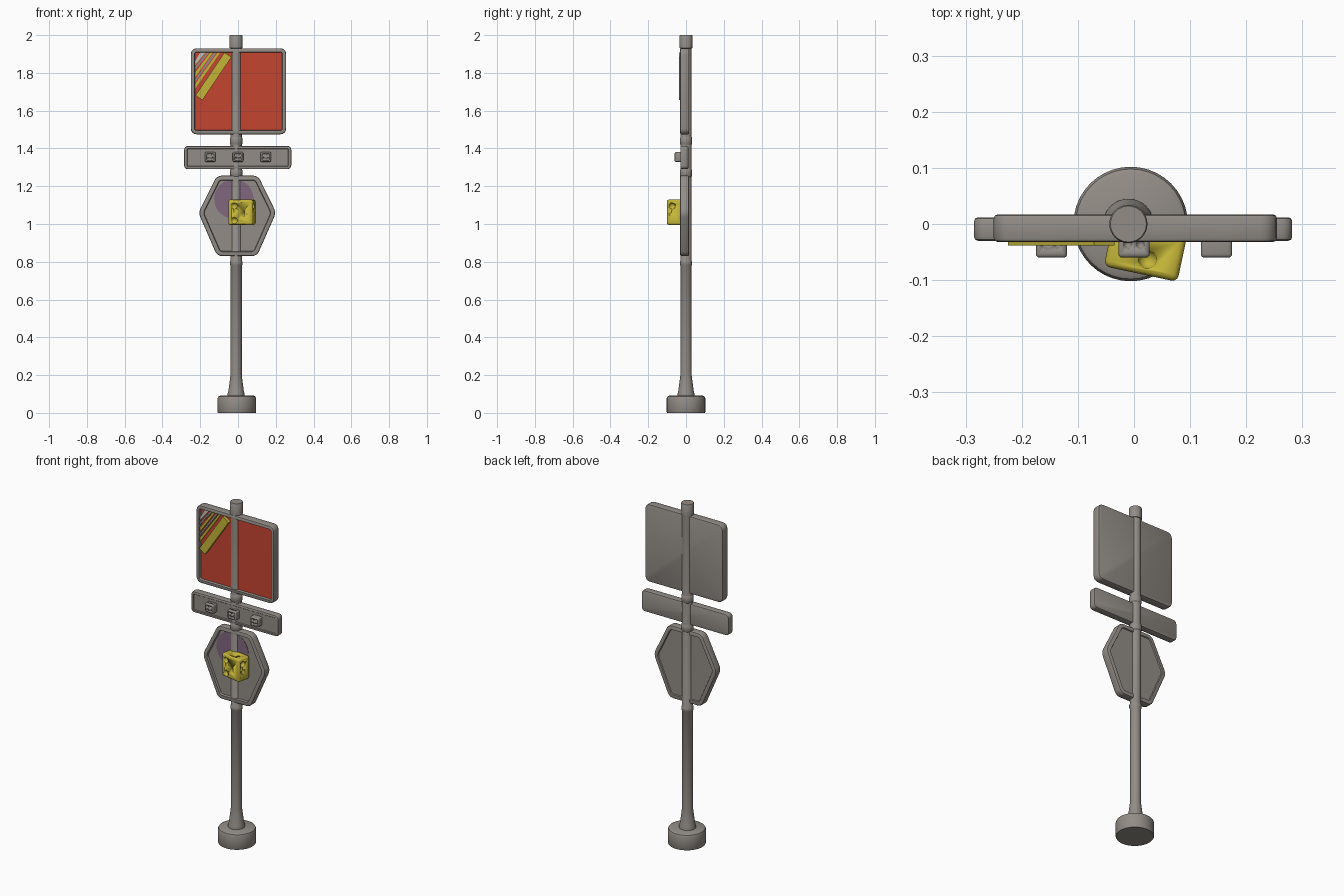
import bpy, bmesh, math
from mathutils import Vector, Matrix

old = bpy.data.objects.get("Cube")
if old:
    bpy.data.objects.remove(old, do_unlink=True)


def material(name, rgb):
    m = bpy.data.materials.new(name)
    m.use_nodes = True
    m.diffuse_color = (*rgb, 1)
    m.node_tree.nodes["Principled BSDF"].inputs["Base Color"].default_value = (*rgb, 1)
    return m


GREY = material("warm grey metal", (0.29, 0.265, 0.24))
RED = material("red panel", (0.56, 0.06, 0.03))
YELLOW = material("yellow paint", (0.55, 0.46, 0.04))
PURPLE = material("faded purple", (0.22, 0.135, 0.21))
PALE = material("pale cream", (0.55, 0.53, 0.45))


def finish(bm, name, mats, angle=35):
    """Turn a bmesh into a named object, smooth with sharp edges kept."""
    bmesh.ops.recalc_face_normals(bm, faces=bm.faces[:])
    mesh = bpy.data.meshes.new(name)
    bm.to_mesh(mesh)
    bm.free()
    ob = bpy.data.objects.new(name, mesh)
    bpy.context.collection.objects.link(ob)
    for m in mats:
        mesh.materials.append(m)
    bpy.ops.object.select_all(action='DESELECT')
    ob.select_set(True)
    bpy.context.view_layer.objects.active = ob
    bpy.ops.object.shade_smooth_by_angle(angle=math.radians(angle))
    return ob


def lathe(name, profile, mat, x=0.0, steps=32):
    """Spin an (r, z) profile around the vertical axis."""
    bm = bmesh.new()
    vs = [bm.verts.new((r, 0, z)) for r, z in profile]
    es = [bm.edges.new(pair) for pair in zip(vs, vs[1:])]
    bmesh.ops.spin(bm, geom=vs + es, cent=(0, 0, 0), axis=(0, 0, 1),
                   angle=math.tau, steps=steps)
    bmesh.ops.remove_doubles(bm, verts=bm.verts[:], dist=1e-5)
    bmesh.ops.translate(bm, verts=bm.verts[:], vec=(x, 0, 0))
    return finish(bm, name, [mat])


def prism(pts, front, back):
    """Extrude an (x, z) outline from front to back."""
    bm = bmesh.new()
    face = bm.faces.new([bm.verts.new((x, front, z)) for x, z in pts])
    ext = bmesh.ops.extrude_face_region(bm, geom=[face])["geom"]
    bmesh.ops.translate(bm, vec=(0, back - front, 0),
                        verts=[g for g in ext if isinstance(g, bmesh.types.BMVert)])
    bmesh.ops.recalc_face_normals(bm, faces=bm.faces[:])
    return bm


def plate(name, pts, front, back, mat):
    return finish(prism(pts, front, back), name, [mat])


def sign(name, pts, front, back, radius, rim, depth, panel, back_recess=0.0):
    """Rounded board with a raised rim around a sunken panel."""
    bm = prism(pts, front, back)
    side = [e for e in bm.edges if abs(e.verts[0].co.y - e.verts[1].co.y) > 1e-4]
    bmesh.ops.bevel(bm, geom=side, offset=radius, segments=4, profile=0.5,
                    affect='EDGES')
    rims = [e for e in bm.edges if abs(e.verts[0].co.y - e.verts[1].co.y) < 1e-4]
    bmesh.ops.bevel(bm, geom=rims, offset=0.007, segments=2, profile=0.5,
                    affect='EDGES')
    for direction, sink in ((-1, depth), (1, back_recess)):
        if not sink:
            continue
        bm.normal_update()
        face = max((f for f in bm.faces if f.normal.y * direction > 0.9),
                   key=lambda f: f.calc_area())
        bmesh.ops.inset_region(bm, faces=[face], thickness=rim)
        bmesh.ops.inset_region(bm, faces=[face], thickness=0.003, depth=-sink)
        if direction < 0:
            face.material_index = 1
    return finish(bm, name, [GREY, panel])


def die(name, location, size, pips, pip_radius, mat, turn=0.0):
    """Rounded block with round dimples; pips are in -1..1 block space."""
    half = Vector(size) / 2
    place = Matrix.Translation(location) @ Matrix.Rotation(turn, 4, 'Z')
    bm = bmesh.new()
    bmesh.ops.create_cube(bm, size=1, matrix=Matrix.Diagonal((*size, 1)))
    bmesh.ops.bevel(bm, geom=bm.edges[:], offset=min(size) * 0.14, segments=3,
                    profile=0.5, affect='EDGES')
    bm.transform(place)
    body = finish(bm, name, [mat])
    cut = bmesh.new()
    for p in pips:
        spot = Vector([a * b for a, b in zip(p, half)])
        bmesh.ops.create_uvsphere(cut, u_segments=12, v_segments=8, radius=pip_radius,
                                  matrix=place @ Matrix.Translation(spot))
    cutter = finish(cut, name + "_cutter", [mat])
    cutter.hide_render = True
    bpy.context.view_layer.objects.active = body
    mod = body.modifiers.new("pips", 'BOOLEAN')
    mod.object = cutter
    mod.operation = 'DIFFERENCE'
    bpy.ops.object.modifier_apply(modifier=mod.name)
    bpy.data.objects.remove(cutter, do_unlink=True)
    return body


def rect(x0, x1, z0, z1):
    return [(x0, z0), (x1, z0), (x1, z1), (x0, z1)]


# Foot and pole
lathe("base_foot", [(0, 0), (0.1, 0), (0.102, 0.004), (0.102, 0.078), (0.098, 0.087),
                    (0.088, 0.092), (0, 0.092)], GREY, -0.006, 40)
lathe("pole", [(0, 0.085), (0.045, 0.085), (0.045, 0.102), (0.041, 0.115), (0.033, 0.175),
               (0.03, 0.2), (0.03, 0.78), (0.033, 0.785), (0.033, 0.8), (0.03, 0.805),
               (0.03, 1.93), (0.034, 1.932), (0.034, 1.997), (0.032, 2), (0, 2)],
      GREY, -0.01)
for z in (1.27, 1.44):
    lathe("pole_collar", [(0.03, z - 0.02), (0.033, z - 0.015), (0.033, z + 0.015),
                          (0.03, z + 0.02)], GREY, -0.01)

# Boards
sign("square_sign", rect(-0.25, 0.255, 1.475, 1.93), -0.032, 0.017, 0.03, 0.012, 0.013, RED)
sign("dice_sign", rect(-0.285, 0.282, 1.29, 1.413), -0.03, 0.012, 0.02, 0.007, 0.004, GREY)
hexagon = [(-0.21, 1.06), (-0.11, 0.83), (0.1, 0.83), (0.202, 1.06), (0.106, 1.256),
           (-0.112, 1.256)]
sign("hexagon_sign", hexagon, -0.031, 0.016, 0.025, 0.016, 0.012, GREY, 0.006)

# Purple patches
ring = [math.tau * i / 40 for i in range(40)]
plate("purple_disc", [(-0.022 + 0.104 * math.cos(a), min(1.133 + 0.104 * math.sin(a), 1.23))
                      for a in ring], -0.021, -0.016, PURPLE)
plate("purple_edge", [(0.229, 1.5), (0.236, 1.5), (0.236, 1.63), (0.231, 1.6)],
      -0.022, -0.016, PURPLE)

# Wide ray and thin rays in the corner of the square panel
wide = Matrix.Translation((-0.13, 1.782, 0)) @ Matrix.Rotation(math.radians(56), 4, 'Z')
corners = [wide @ Vector((x, z, 0)) for x, z in rect(-0.137, 0.137, -0.022, 0.022)]
plate("wide_ray", [(c.x, c.y) for c in corners], -0.038, -0.017, YELLOW)
rays = [(1.715, 1.74, -0.108, -0.094, YELLOW), (1.75, 1.764, -0.128, -0.113, GREY),
        (1.775, 1.8, -0.147, -0.133, YELLOW), (1.815, 1.83, -0.166, -0.152, GREY),
        (1.84, 1.86, -0.2, -0.172, PALE)]
for z0, z1, x0, x1, mat in rays:
    plate("thin_ray", [(-0.228, z0), (-0.228, z1), (x0, 1.908), (x1, 1.908)],
          -0.026, -0.017, mat)

# Dice on the narrow board
quad = [(x, -1, z) for x in (-0.42, 0.42) for z in (-0.42, 0.42)]
tops = [(-0.4, 0, 1), (0.4, 0, 1)]
for x, pips in ((-0.147, quad + tops), (0, quad + tops), (0.147, quad)):
    die("small_die", (x, -0.036, 1.355), (0.056, 0.048, 0.052), pips, 0.0075, GREY)

# Large die on the hexagon
pips = [(-0.5, -1, 0.5), (0.35, -1, -0.15), (-0.5, -1, -0.65),
        (1, -0.25, 0.5), (1, -0.25, -0.15), (0.1, -0.3, 1)]
die("large_die", (0.02, -0.05, 1.062), (0.134, 0.08, 0.134), pips, 0.017, YELLOW,
    math.radians(-12))
